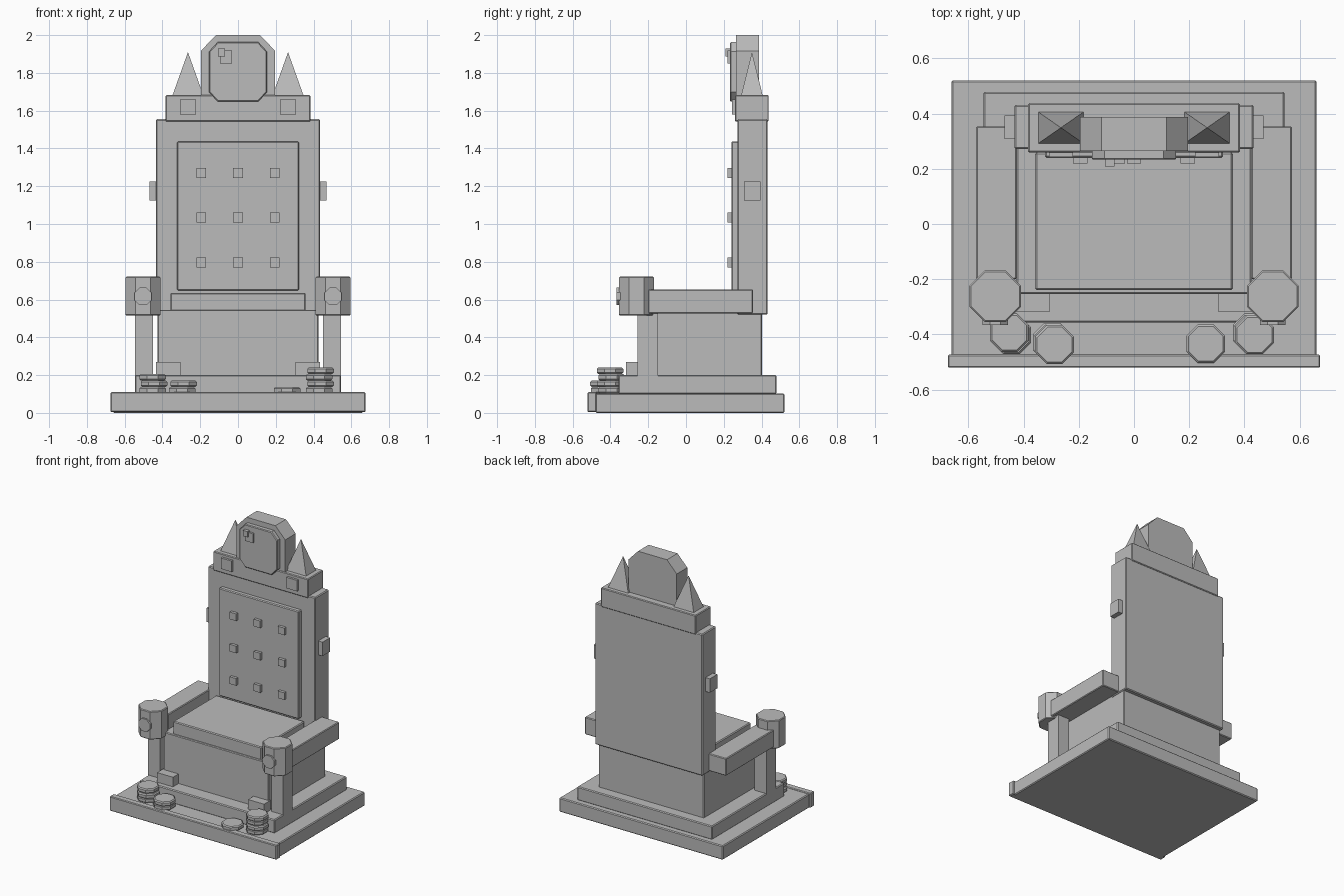
import bpy, bmesh, math
from mathutils import Matrix

if "Cube" in bpy.data.objects:
    bpy.data.objects.remove(bpy.data.objects["Cube"])

stone = bpy.data.materials.new("plain grey")
stone.diffuse_color = (0.5, 0.5, 0.5, 1)
stone.use_nodes = True
stone.node_tree.nodes["Principled BSDF"].inputs["Base Color"].default_value = stone.diffuse_color


def finish(name, bm, bevel=0.0):
    bmesh.ops.recalc_face_normals(bm, faces=bm.faces)
    me = bpy.data.meshes.new(name)
    bm.to_mesh(me)
    bm.free()
    me.materials.append(stone)
    ob = bpy.data.objects.new(name, me)
    bpy.context.collection.objects.link(ob)
    if bevel:
        m = ob.modifiers.new("edge bevel", 'BEVEL')
        m.width = bevel
        m.segments = 1
        m.limit_method = 'ANGLE'
        m.angle_limit = math.radians(50)
    return ob


def box(name, x0, x1, y0, y1, z0, z1, bevel=0.0):
    bm = bmesh.new()
    mat = Matrix.Translation(((x0 + x1) / 2, (y0 + y1) / 2, (z0 + z1) / 2))
    mat = mat @ Matrix.Diagonal((x1 - x0, y1 - y0, z1 - z0, 1))
    bmesh.ops.create_cube(bm, size=1, matrix=mat)
    return finish(name, bm, bevel)


def octagon(name, centre, apothem, depth, forward=False, bevel=0.0):
    """Eight-sided prism with flats along the axes."""
    bm = bmesh.new()
    r = apothem / math.cos(math.pi / 8)
    mat = Matrix.Translation(centre)
    if forward:
        mat = mat @ Matrix.Rotation(math.pi / 2, 4, 'X')
    bmesh.ops.create_cone(bm, cap_ends=True, segments=8, radius1=r, radius2=r,
                          depth=depth,
                          matrix=mat @ Matrix.Rotation(math.pi / 8, 4, 'Z'))
    if len({round(abs(v.co.x - centre[0]), 4) for v in bm.verts}) > 2:
        bmesh.ops.transform(bm, verts=bm.verts, matrix=Matrix.Translation(centre)
                            @ Matrix.Rotation(math.pi / 8, 4, 'Y' if forward else 'Z')
                            @ Matrix.Translation([-c for c in centre]))
    return finish(name, bm, bevel)


def profile(name, pts, y0, y1, bevel=0.0):
    """Extrude an x-z outline from y0 to y1."""
    bm = bmesh.new()
    f = bm.faces.new([bm.verts.new((x, y0, z)) for x, z in pts])
    ext = bmesh.ops.extrude_face_region(bm, geom=[f])
    for v in ext['geom']:
        if isinstance(v, bmesh.types.BMVert):
            v.co.y = y1
    return finish(name, bm, bevel)


# stepped base
box("base", -0.662, 0.662, -0.48, 0.521, 0.0, 0.103, 0.006)
box("base_front_lip", -0.675, 0.675, -0.521, -0.473, 0.004, 0.11, 0.005)
box("step", -0.546, 0.546, -0.357, 0.479, 0.10, 0.20, 0.006)

# seat
box("seat_block", -0.426, 0.426, -0.253, 0.402, 0.19, 0.546, 0.005)
box("seat_cushion", -0.358, 0.358, -0.24, 0.26, 0.54, 0.636, 0.006)

# backrest with padded panel and studs
box("backrest", -0.434, 0.434, 0.272, 0.432, 0.52, 1.555, 0.006)
box("back_panel", -0.323, 0.323, 0.24, 0.28, 0.648, 1.437, 0.006)
for x in (-0.195, 0, 0.195):
    for z in (0.797, 1.034, 1.27):
        box("panel_stud", x - 0.026, x + 0.026, 0.219, 0.245, z - 0.026, z + 0.026)

# crest
box("crest_bar", -0.384, 0.384, 0.259, 0.438, 1.542, 1.682, 0.005)
profile("crest_block", [(-0.196, 1.66), (0.196, 1.66), (0.196, 1.917),
                        (0.117, 2.0), (-0.117, 2.0), (-0.196, 1.917)], 0.265, 0.387)
profile("crest_plate", [(-0.107, 1.648), (0.107, 1.648), (0.153, 1.698), (0.153, 1.913),
                        (0.107, 1.963), (-0.107, 1.963), (-0.153, 1.913),
                        (-0.153, 1.698)], 0.233, 0.27, 0.005)
box("crest_chip", -0.095, -0.032, 0.219, 0.24, 1.85, 1.918)
box("crest_small_chip", -0.106, -0.07, 0.209, 0.24, 1.886, 1.928)

# parts repeated on both sides
for s in (-1, 1):
    def side_box(name, xa, xb, *rest):
        return box(name, min(s * xa, s * xb), max(s * xa, s * xb), *rest)

    side_box("armrest", 0.424, 0.572, -0.20, 0.354, 0.527, 0.654, 0.005)
    side_box("arm_post", 0.451, 0.546, -0.258, -0.148, 0.19, 0.54)
    octagon("arm_knob", (s * 0.503, -0.262, 0.618), 0.093, 0.206, bevel=0.005)
    octagon("knob_boss", (s * 0.503, -0.351, 0.617), 0.046, 0.032, forward=True)
    side_box("foot_block", 0.304, 0.433, -0.317, -0.24, 0.19, 0.27)
    side_box("back_side_stud", 0.42, 0.469, 0.308, 0.394, 1.124, 1.226)
    side_box("crest_stud", 0.222, 0.308, 0.243, 0.27, 1.579, 1.659)
    # four-sided spike
    bm = bmesh.new()
    mat = Matrix.Translation((s * 0.265, 0.349, 1.795)) @ Matrix.Diagonal((0.082, 0.057, 1, 1))
    bmesh.ops.create_cone(bm, cap_ends=True, segments=4, radius1=math.sqrt(2), radius2=0,
                          depth=0.23, matrix=mat @ Matrix.Rotation(math.pi / 4, 4, 'Z'))
    finish("crest_spike", bm)

# stacked discs on the base: x, y, count
for x, y, n in ((-0.448, -0.398, 3), (-0.292, -0.433, 2),
                (0.264, -0.438, 1), (0.433, -0.398, 4)):
    for i in range(n):
        shift = 0.004 if i % 2 else -0.004
        octagon("disc", (x + shift, y - shift, 0.12 + i * 0.0345), 0.07, 0.0335, bevel=0.007)
